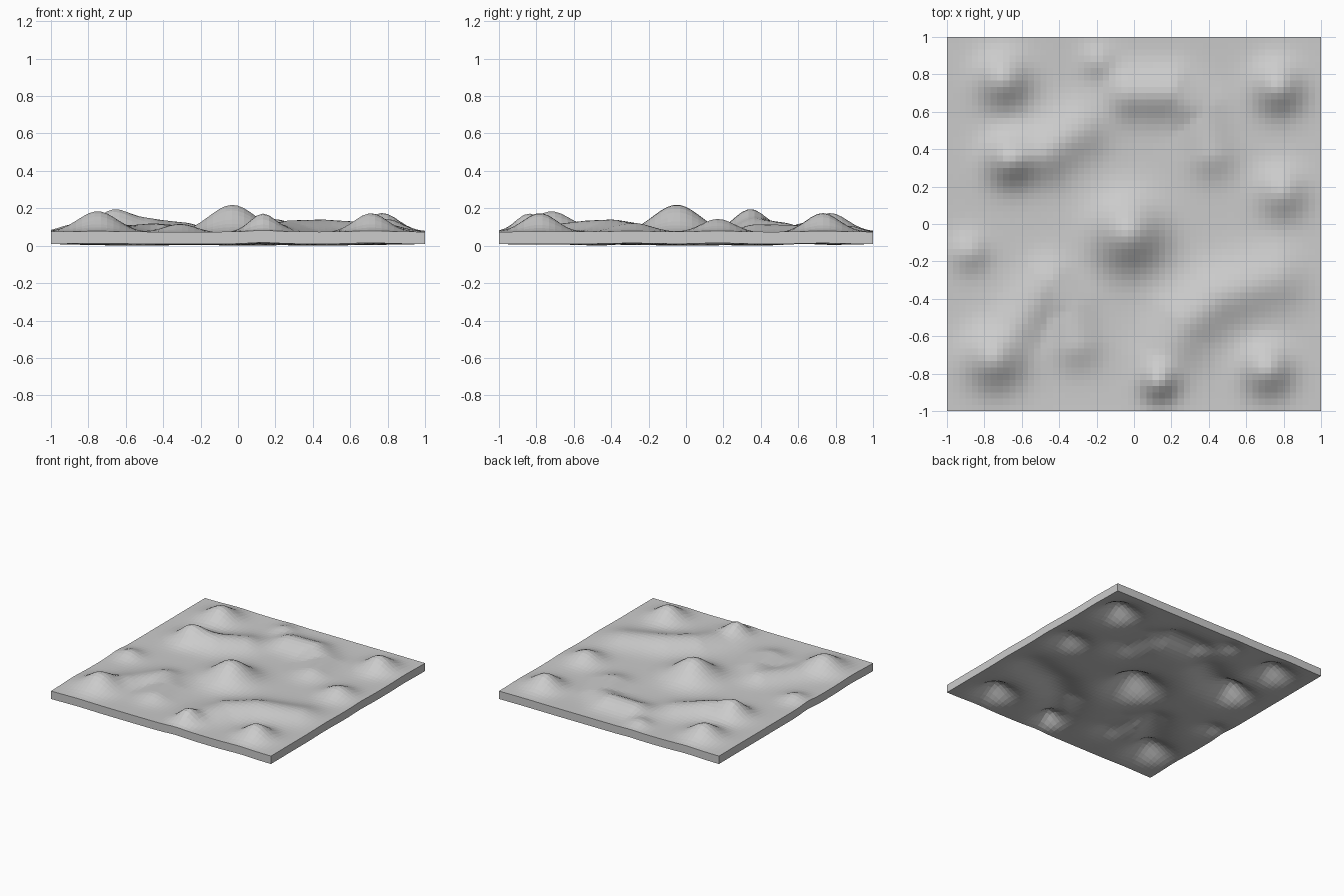
import bpy, bmesh, math
from mathutils import Vector

if "Cube" in bpy.data.objects:
    bpy.data.objects.remove(bpy.data.objects["Cube"])

N = 60             # grid cells per side
THICK = 0.065      # slab thickness
BASE = 0.075       # height of the flat ground

# round hills: x, y, height, spread
HILLS = [
    (-0.03, -0.05, 0.155, 0.125), (-0.75, -0.72, 0.115, 0.105),
    (-0.70, 0.77, 0.105, 0.095), (0.77, 0.73, 0.105, 0.09),
    (0.71, -0.78, 0.105, 0.09), (-0.66, 0.34, 0.06, 0.08),
    (0.13, -0.85, 0.08, 0.065), (0.79, 0.17, 0.075, 0.09),
    (-0.88, -0.15, 0.045, 0.07), (-0.19, 0.87, 0.035, 0.06),
]

# long ridges: spread, then x, y, height along the crest
RIDGES = [
    (0.11, [(0.17, -0.72, 0.045), (0.28, -0.52, 0.07),
            (0.45, -0.39, 0.075), (0.75, -0.29, 0.055)]),
    (0.10, [(-0.66, 0.35, 0.07), (-0.48, 0.38, 0.08), (-0.30, 0.50, 0.06)]),
    (0.09, [(-0.02, 0.70, 0.07), (0.20, 0.70, 0.075),
            (0.36, 0.60, 0.045), (0.41, 0.38, 0.05)]),
    (0.09, [(-0.60, -0.50, 0.04), (-0.45, -0.32, 0.055),
            (-0.34, -0.45, 0.045), (-0.31, -0.64, 0.05)]),
]


def ridge(x, y, spread, pts):
    best = 0
    p = Vector((x, y))
    for a, b in zip(pts, pts[1:]):
        A, B = Vector(a[:2]), Vector(b[:2])
        t = (p - A).dot(B - A) / (B - A).length_squared
        t = min(1, max(0, t))
        d = (p - A.lerp(B, t)).length
        h = a[2] + (b[2] - a[2]) * t
        best = max(best, h * math.exp(-d * d / (2 * spread ** 2)))
    return best


def height(x, y):
    z = BASE - 0.010 * (1 - x ** 4) * (1 - y ** 4)
    for hx, hy, h, s in HILLS:
        z += h * math.exp(-((x - hx) ** 2 + (y - hy) ** 2) / (2 * s * s))
    return z + sum(ridge(x, y, s, pts) for s, pts in RIDGES)


# hilly slab: displaced grid extruded down to a constant thickness
bm = bmesh.new()
bmesh.ops.create_grid(bm, x_segments=N, y_segments=N, size=1)
for v in bm.verts:
    v.co.z = height(v.co.x, v.co.y)
top = bm.faces[:]
ext = bmesh.ops.extrude_face_region(bm, geom=top, use_keep_orig=True)
for g in ext["geom"]:
    if isinstance(g, bmesh.types.BMVert):
        g.co.z -= THICK
low = min(v.co.z for v in bm.verts)
for v in bm.verts:
    v.co.z -= low
bmesh.ops.recalc_face_normals(bm, faces=bm.faces[:])
mesh = bpy.data.meshes.new("terrain_slab")
bm.to_mesh(mesh)
bm.free()
obj = bpy.data.objects.new("terrain_slab", mesh)
bpy.context.collection.objects.link(obj)
